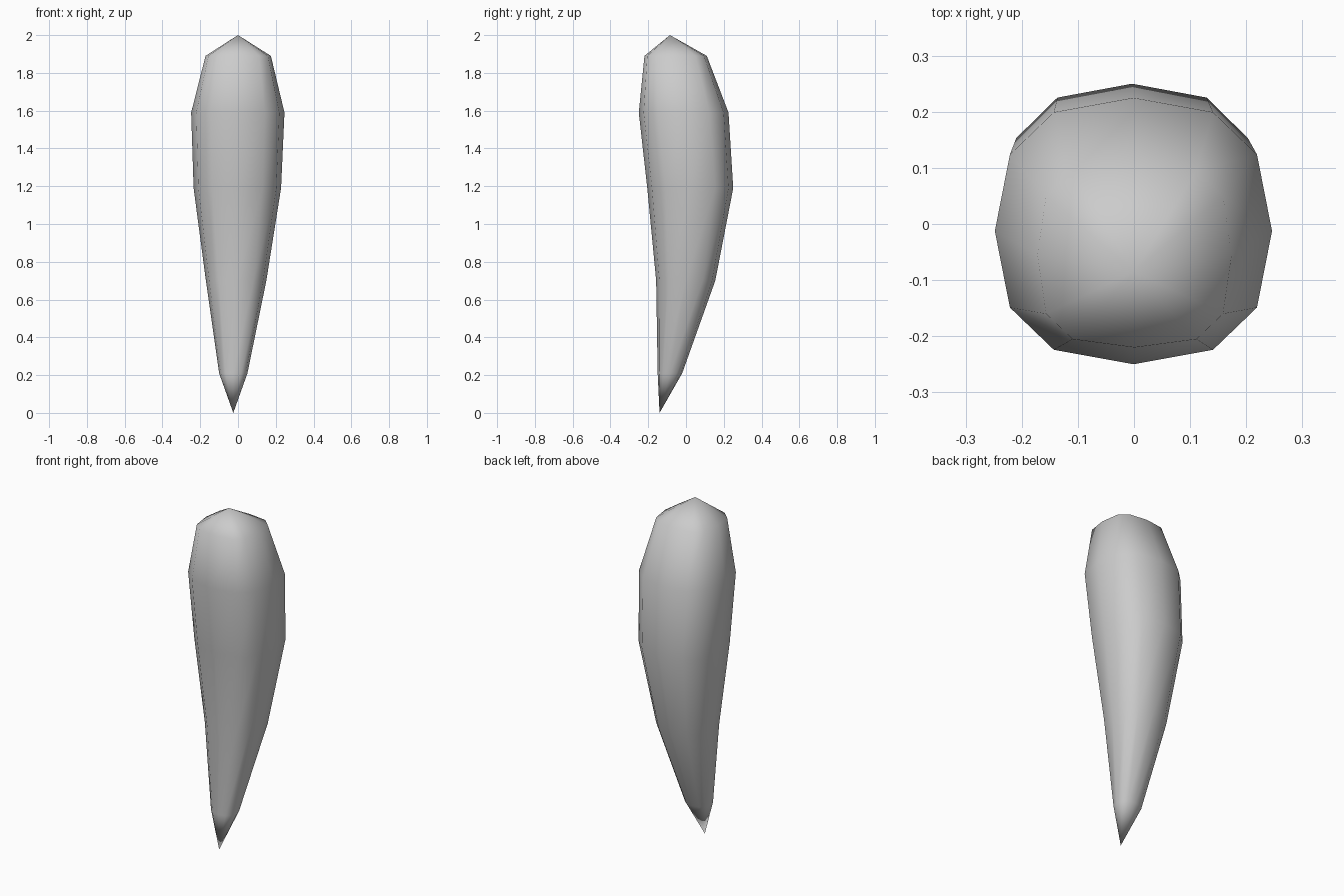
import bpy, bmesh
from math import sin, cos, pi, copysign

cube = bpy.data.objects.get("Cube")
if cube:
    bpy.data.objects.remove(cube, do_unlink=True)

stone = bpy.data.materials.new("pale_grey")
stone.use_nodes = True
colour = (0.6, 0.6, 0.6, 1)
stone.diffuse_color = colour
stone.node_tree.nodes["Principled BSDF"].inputs["Base Color"].default_value = colour

SIDES = 12
# Rings from the bottom up: height, left x, right x, front y, back y, roundness
RINGS = [
    (0.21, -0.10, 0.05, -0.15, -0.02, 0.85),
    (0.70, -0.17, 0.15, -0.158, 0.155, 0.8),
    (1.19, -0.235, 0.228, -0.205, 0.25, 0.8),
    (1.59, -0.248, 0.246, -0.25, 0.225, 0.8),
    (1.89, -0.172, 0.174, -0.22, 0.11, 0.65),
]


def soft(value, power):
    """Bend a circle towards a rounded square."""
    return copysign(abs(value) ** power, value) if abs(value) > 1e-6 else 0


def ring(bm, z, x0, x1, y0, y1, power):
    verts = []
    for i in range(SIDES):
        a = 2 * pi * i / SIDES
        x = (x0 + x1) / 2 + (x1 - x0) / 2 * soft(cos(a), power)
        y = (y0 + y1) / 2 + (y1 - y0) / 2 * soft(sin(a), power)
        verts.append(bm.verts.new((x, y, z)))
    return verts


# Tapered body closed by a low tip and a shallow crown
bm = bmesh.new()
loops = [ring(bm, *r) for r in RINGS]
tip = bm.verts.new((-0.025, -0.14, 0))
crown = bm.verts.new((0, -0.085, 2))
for i in range(SIDES):
    j = (i + 1) % SIDES
    bm.faces.new((tip, loops[0][j], loops[0][i]))
    for low, high in zip(loops, loops[1:]):
        bm.faces.new((low[i], low[j], high[j], high[i]))
    bm.faces.new((loops[-1][i], loops[-1][j], crown))
bmesh.ops.recalc_face_normals(bm, faces=bm.faces)
for face in bm.faces:
    face.smooth = True

mesh = bpy.data.meshes.new("tapered_body")
bm.to_mesh(mesh)
bm.free()
mesh.materials.append(stone)
body = bpy.data.objects.new("tapered_body", mesh)
bpy.context.collection.objects.link(body)
